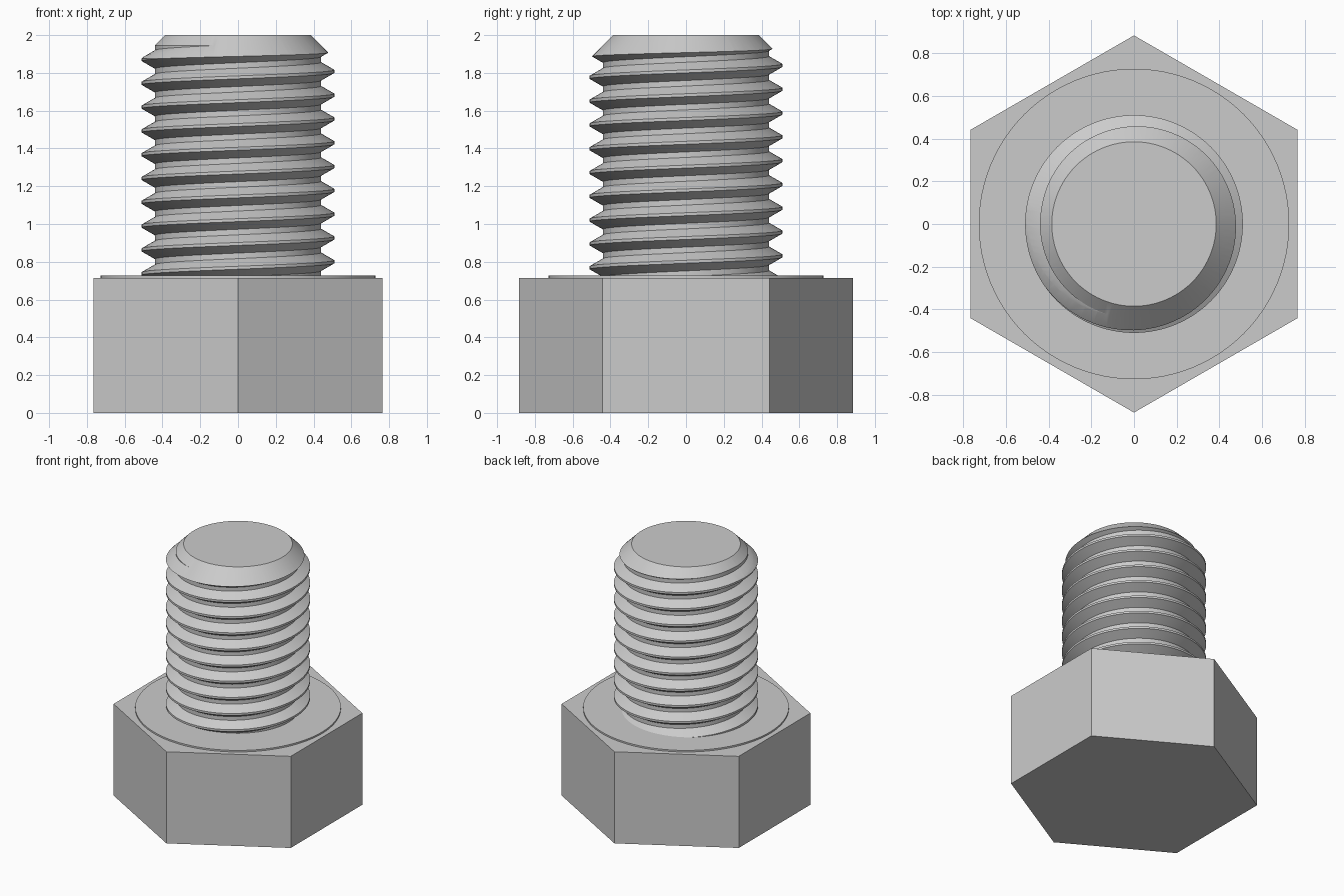
import bpy, bmesh
from math import sin, cos, pi, radians, sqrt

default = bpy.data.objects.get("Cube")
if default:
    bpy.data.objects.remove(default, do_unlink=True)

HEAD_TOP, WASHER_TOP, TOP = 0.715, 0.727, 2.0
CREST, ROOT, TIP = 0.51, 0.44, 0.385
PITCH, SEGMENTS, TURNS = 0.126, 96, 14

steel = bpy.data.materials.new("grey_steel")
steel.use_nodes = True
steel.diffuse_color = (0.6, 0.6, 0.6, 1)
steel.node_tree.nodes["Principled BSDF"].inputs["Base Color"].default_value = (0.6, 0.6, 0.6, 1)


def make_object(name, bm):
    bmesh.ops.recalc_face_normals(bm, faces=bm.faces)
    mesh = bpy.data.meshes.new(name)
    bm.to_mesh(mesh)
    bm.free()
    mesh.materials.append(steel)
    obj = bpy.data.objects.new(name, mesh)
    bpy.context.collection.objects.link(obj)
    return obj


def lathe(name, profile, sides, turn=0):
    """Closed solid from (radius, z) rings, capped at both ends."""
    bm = bmesh.new()
    rings = [[bm.verts.new((r * cos(turn + 2 * pi * i / sides),
                            r * sin(turn + 2 * pi * i / sides), z))
              for i in range(sides)] for r, z in profile]
    for low, high in zip(rings, rings[1:]):
        for i in range(sides):
            k = (i + 1) % sides
            bm.faces.new((low[i], low[k], high[k], high[i]))
    bm.faces.new(rings[0][::-1])
    bm.faces.new(rings[-1])
    return make_object(name, bm)


def smooth(obj):
    bpy.ops.object.select_all(action="DESELECT")
    obj.select_set(True)
    bpy.context.view_layer.objects.active = obj
    bpy.ops.object.shade_smooth_by_angle(angle=radians(30))


# Hexagonal head with corners on the y axis
lathe("hex_head", [(0.883, 0), (0.883, HEAD_TOP)], 6, pi / 2)

# Thin bearing face on top of the head
smooth(lathe("washer_face", [(0.727, HEAD_TOP - 0.05), (0.727, WASHER_TOP)], SEGMENTS))

# Right-handed thread: trapezoid profile swept along a helix
flank = (CREST - ROOT) / sqrt(3)
half_flat = PITCH / 16
profile = [(ROOT, -half_flat - flank), (CREST, -half_flat),
           (CREST, half_flat), (ROOT, half_flat + flank)]
start = 0.80 - 3 * PITCH
steps = len(profile)
bm = bmesh.new()
grid = []
for i in range(SEGMENTS):
    a = 2 * pi * i / SEGMENTS
    column = []
    for j in range(steps * (TURNS + 1) + 1):
        r, dz = profile[j % steps]
        z = start + PITCH * (j // steps + i / SEGMENTS) + dz
        column.append(bm.verts.new((r * cos(a), r * sin(a), z)))
    grid.append(column)
for i in range(SEGMENTS):
    shift = steps if i == SEGMENTS - 1 else 0
    here, after = grid[i], grid[(i + 1) % SEGMENTS]
    for j in range(len(here) - 1 - shift):
        bm.faces.new((here[j], after[j + shift], after[j + shift + 1], here[j + 1]))
# Close each open end with a fan around the axis
bm.verts.ensure_lookup_table()
last = len(grid[0]) - 1
bottom = [c[0] for c in grid] + [grid[0][j] for j in range(steps, 0, -1)]
# The top seam steps down on the last column
top = [c[last] for c in grid] + [grid[-1][last - j] for j in range(1, steps + 1)]
for loop, z in ((bottom, start - 0.15), (top, start + PITCH * (TURNS + 2) + 0.15)):
    centre = bm.verts.new((0, 0, z))
    for k, v in enumerate(loop):
        bm.faces.new((centre, v, loop[(k + 1) % len(loop)]))
shank = make_object("threaded_shank", bm)

# Trim the shank to length and chamfer its tip at 45 degrees
cutter = lathe("shank_trim", [(0.7, 0.6), (0.7, TOP + TIP - 0.7), (TIP, TOP)], SEGMENTS)
cutter.hide_render = True
trim = shank.modifiers.new("trim", "BOOLEAN")
trim.operation = "INTERSECT"
trim.solver = "EXACT"
trim.object = cutter
bpy.ops.object.select_all(action="DESELECT")
shank.select_set(True)
bpy.context.view_layer.objects.active = shank
bpy.ops.object.modifier_apply(modifier=trim.name)
bpy.data.objects.remove(cutter, do_unlink=True)
smooth(shank)
